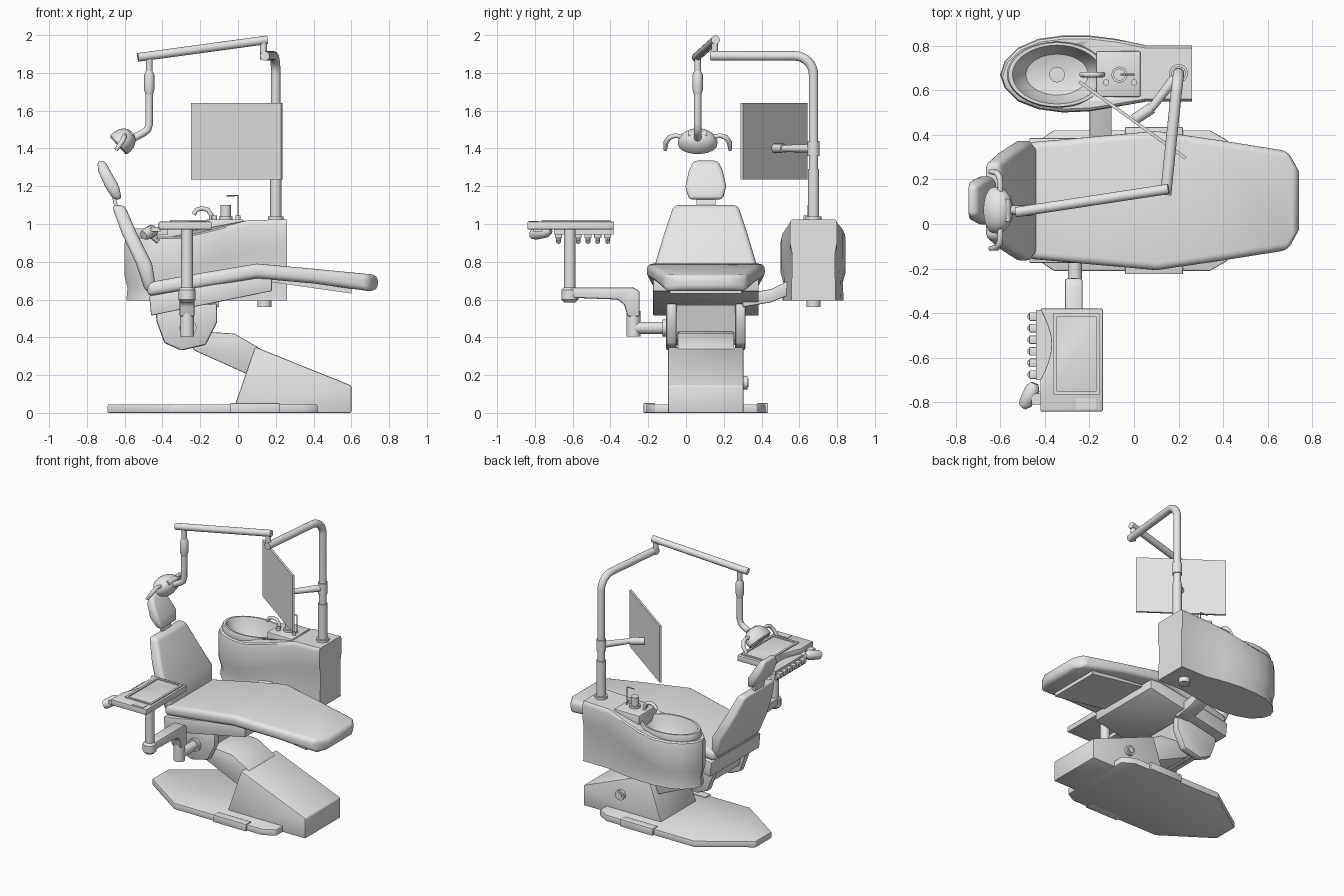
import bpy, bmesh, math
from mathutils import Vector, Quaternion

if "Cube" in bpy.data.objects:
    bpy.data.objects.remove(bpy.data.objects["Cube"])

grey = bpy.data.materials.new("light_grey")
grey.diffuse_color = (0.8, 0.8, 0.8, 1)
grey.use_nodes = True
grey.node_tree.nodes["Principled BSDF"].inputs["Base Color"].default_value = grey.diffuse_color
CY = 0.105  # centre line of the chair
V = Vector


def loft(name, rings, bevel=0, seg=3, angle=35):
    """Skin equal-length rings, cap both ends."""
    bm = bmesh.new()
    vs = [[bm.verts.new(p) for p in ring] for ring in rings]
    n = len(vs[0])
    for a, b in zip(vs, vs[1:]):
        for i in range(n):
            j = (i + 1) % n
            bm.faces.new((a[i], a[j], b[j], b[i]))
    bm.faces.new(vs[0])
    bm.faces.new(vs[-1])
    bmesh.ops.recalc_face_normals(bm, faces=bm.faces)
    me = bpy.data.meshes.new(name)
    bm.to_mesh(me)
    bm.free()
    me.materials.append(grey)
    ob = bpy.data.objects.new(name, me)
    bpy.context.collection.objects.link(ob)
    bpy.ops.object.select_all(action='DESELECT')
    ob.select_set(True)
    bpy.context.view_layer.objects.active = ob
    if bevel:
        m = ob.modifiers.new("bevel", 'BEVEL')
        m.width, m.segments = bevel, seg
        m.limit_method, m.angle_limit = 'ANGLE', math.radians(30)
        bpy.ops.object.modifier_apply(modifier=m.name)
    bpy.ops.object.shade_smooth_by_angle(angle=math.radians(angle))
    return ob


def prism(name, pts, axis, a, b, bevel=0, seg=2):
    """Extrude a 2D outline along an axis from a to b."""
    put = {'x': lambda p, t: (t, p[0], p[1]), 'y': lambda p, t: (p[0], t, p[1]),
           'z': lambda p, t: (p[0], p[1], t)}[axis]
    return loft(name, [[put(p, t) for p in pts] for t in (a, b)], bevel, seg)


def box(name, x0, x1, y0, y1, z0, z1, bevel=0):
    return prism(name, [(x0, y0), (x1, y0), (x1, y1), (x0, y1)], 'z', z0, z1, bevel)


def tube(name, pts, r, n=20):
    """Round tube along a path; r is one radius or one per point."""
    pts = [V(p) for p in pts]
    rad = r if isinstance(r, (list, tuple)) else [r] * len(pts)
    q, last, rings = Quaternion(), V((0, 0, 1)), []
    for i, p in enumerate(pts):
        t = V()
        if i:
            t += (p - pts[i - 1]).normalized()
        if i < len(pts) - 1:
            t += (pts[i + 1] - p).normalized()
        t.normalize()
        q = last.rotation_difference(t) @ q
        last = t
        rings.append([p + q @ V((rad[i] * math.cos(k * math.tau / n),
                                 rad[i] * math.sin(k * math.tau / n), 0)) for k in range(n)])
    return loft(name, rings)


def ellipse(c, u, v, ru, rv, n=40):
    c, u, v = V(c), V(u), V(v)
    return [c + u * ru * math.cos(k * math.tau / n) + v * rv * math.sin(k * math.tau / n) for k in range(n)]


def lerp(x, x0, x1, a, b):
    t = min(1, max(0, (x - x0) / (x1 - x0)))
    return a + (b - a) * t


# Floor plate and its side feet
half = [(-.69, .09), (-.36, .315), (.34, .315), (.42, .27)]
prism("floor_plate", [(x, CY - w) for x, w in half] + [(x, CY + w) for x, w in half[::-1]], 'z', 0, .045, .006)
for s in (-1, 1):
    y = CY + s * .27
    box("side_foot", -.04, .22, min(y, y + s * .06), max(y, y + s * .06), 0, .052, .005)

# Pedestal wedge and round side knob
prism("pedestal", [(-.03, 0), (.09, .35), (.6, .145), (.6, 0)], 'y', CY - .2, CY + .2, .008)
tube("pedestal_knob", [(.3, .29, .16), (.3, .325, .16), (.3, .325, .16 + 1e-4)][:2], .035)
tube("pedestal_knob_cap", [(.3, .3, .16), (.3, .332, .16)], .022)

# Lift arm and tilt housing
prism("lift_arm", [(-.3, .44), (-.18, .43), (-.02, .42), (.12, .34), (.06, .2), (-.23, .33)], 'y', CY - .15, CY + .15, .006)
cheek = [(-.44, .56), (-.43, .48), (-.39, .37), (-.3, .33), (-.17, .36), (-.11, .48), (-.11, .58)]
for y in (CY - .21, CY + .155):
    prism("housing_cheek", cheek, 'y', y, y + .055, .012)
prism("housing_core", [(-.41, .56), (-.39, .42), (-.29, .36), (-.19, .39), (-.14, .57)], 'y', CY - .17, CY + .17)

# Seat frame and leg support plate
prism("seat_frame", [(-.47, .62), (-.46, .515), (.18, .645), (.18, .735)], 'y', CY - .28, CY + .28, .006)
prism("leg_plate", [(.16, .72), (.16, .695), (.6, .632), (.6, .665)], 'y', CY - .19, CY + .19)

# Seat cushion
seat = [(-.48, .26, .615, .69), (-.2, .285, .66, .74), (.1, .312, .712, .79), (.4, .268, .685, .763),
        (.69, .222, .645, .735), (.74, .13, .65, .73)]
loft("seat_cushion", [[(x, CY - w, a), (x, CY + w, a), (x, CY + w, b), (x, CY - w, b)] for x, w, a, b in seat], .03, 4)

# Backrest and headrest, given as front x, back x, z, half width
back = [(-.43, -.49, .64, .235), (-.455, -.54, .79, .268), (-.535, -.615, .95, .22), (-.6, -.67, 1.1, .17)]
head = [(-.615, -.66, 1.13, .09), (-.63, -.705, 1.2, .108), (-.675, -.74, 1.28, .09), (-.705, -.745, 1.335, .065)]
for name, rows, bv in (("backrest", back, .025), ("headrest", head, .022)):
    loft(name, [[(f, CY - w, z), (f, CY + w, z), (b, CY + w, z), (b, CY - w, z)] for f, b, z, w in rows], bv, 4)
prism("headrest_stem", [(-.625, 1.05), (-.645, 1.05), (-.675, 1.18), (-.655, 1.18)], 'y', CY - .05, CY + .05)

# Link between chair and basin unit
prism("unit_link", [(.3, .56), (.45, .585), (.56, .63), (.56, .71), (.45, .655), (.3, .63)], 'x', -.2, -.1, .006)

# Basin unit body
plan = [(.26, .55), (.26, .8), (.06, .8), (-.08, .83), (-.2, .845), (-.32, .845), (-.43, .83), (-.52, .79), (-.58, .73),
        (-.6, .67), (-.58, .61), (-.52, .55), (-.43, .515), (-.32, .5), (-.2, .505), (-.08, .525), (.06, .55)]


def body_ring(inset, zfun):
    return [(-.1 + (x + .1) * (1 - inset * (.3 if x < .2 else 0)), .675 + (y - .675) * (1 - inset), zfun(x)) for x, y in plan]


def top_z(x):
    return lerp(x, -.3, .08, .93, 1.025)


def lip_z(x):
    return lerp(x, -.4, .2, .72, .9)


body = loft("basin_unit", [body_ring(.06, lambda x: .595), body_ring(.1, lambda x: lip_z(x) - .06), body_ring(0, lip_z),
                           body_ring(0, lambda x: top_z(x) - .03), body_ring(.03, lambda x: top_z(x) - .008),
                           body_ring(.09, top_z)])
X, Y, BC = (1, 0, 0), (0, 1, 0), (-.345, .67)

# Hollow for the bowl
cutter = loft("bowl_cutter", [ellipse((*BC, z), X, Y, .2, .128) for z in (.83, 1.2)])
cutter.hide_render = True
bpy.context.view_layer.objects.active = body
m = body.modifiers.new("hollow", 'BOOLEAN')
m.operation, m.object, m.solver = 'DIFFERENCE', cutter, 'EXACT'
bpy.ops.object.modifier_apply(modifier=m.name)
bpy.data.objects.remove(cutter)

# Bowl with raised rim, drain, deck and taps
rim = [(.6, .82), (.85, .87), (1, .92), (1, .96), (.97, .975), (.89, .975), (.86, .96), (.78, .91), (.62, .86), (.3, .845)]
loft("basin_bowl", [ellipse((*BC, z), X, Y, .225 * f, .148 * f) for f, z in rim])
tube("drain", [(*BC, .84), (*BC, .853)], .035)
box("tap_deck", -.17, .03, .57, .775, .93, 1.025, .008)
tube("cup", [(-.065, .67, 1.02), (-.065, .67, 1.1)], .027)
tube("cup_base", [(-.065, .67, 1.02), (-.065, .67, 1.04)], .036)
for x in (-.125, 0):
    tube("tap_knob", [(x, .635, 1.02), (x, .635, 1.045)], .014)
tube("bowl_spout", [(-.14, .67, 1.0), (-.142, .67, 1.05), (-.16, .67, 1.075), (-.19, .67, 1.083), (-.22, .67, 1.075),
                    (-.235, .67, 1.05)], .012, 12)
tube("cup_filler", [(0, .67, 1.02), (0, .67, 1.15), (-.06, .67, 1.15)], .004, 8)
tube("drain_pipe", [(.14, .675, .56), (.14, .675, .62)], .038)

# Light pole
tube("pole_collar", [(.2, .675, 1.01), (.2, .675, 1.04)], .042)
tube("pole_sleeve", [(.2, .675, 1.02), (.2, .675, 1.29)], .03)
bend = [(.2 - .012 * (1 - math.cos(a)), .675 - .1 * (1 - math.cos(a)), 1.79 + .1 * math.sin(a))
        for a in [k * math.pi / 16 for k in range(9)]]
tube("pole", [(.2, .675, 1.25)] + bend + [(.142, .13, 1.89)], .025)

# Overhead beam and lamp drop
tube("beam_pivot", [(.135, .152, 1.87), (.135, .152, 1.97)], .018)
prism_end = V((.155, .157, 1.975))
tube("overhead_beam", [prism_end, (-.53, .053, 1.882)], .023)
tube("lamp_rod", [(-.47, .062, 1.88), (-.47, .062, 1.78)], .017)
tube("lamp_joint", [(-.47, .062, z) for z in (1.81, 1.79, 1.71, 1.685)], [.018, .027, .027, .02])
tube("lamp_drop", [(-.47, .062, 1.7), (-.47, .062, 1.53), (-.478, .062, 1.5), (-.5, .062, 1.483), (-.58, .062, 1.44)], .02)

# Lamp head and curved side handles
axis, u = V((.74, 0, .67)), V((.67, 0, -.74))
lamp_c = V((-.63, .062, 1.42))
dome = [(-.008, .85), (0, .98), (.02, 1), (.05, .92), (.075, .72), (.09, .45), (.095, .15)]
loft("lamp_head", [ellipse(lamp_c + axis * t, u, Y, .068 * f, .105 * f) for t, f in dome])
for s in (-1, 1):
    def hp(y, t, d):
        return lamp_c + axis * t + u * d + V((0, s * y, 0))
    tube("lamp_handle", [hp(.08, .05, -.01), hp(.12, .055, -.015), hp(.15, .045, -.01), hp(.168, .02, 0), hp(.172, -.03, .01)],
         [.012, .012, .014, .014, .01], 12)
tube("lamp_yoke", [lamp_c + axis * .08 + V((0, d, 0)) for d in (-.05, .05)], .018)

# Screen and its wall arm
a, b = V((-.245, .638, 0)), V((.232, .295, 0))
nrm = V((b.y - a.y, a.x - b.x, 0)).normalized() * .007
prism("screen", [p[:2] for p in (a - nrm, b - nrm, b + nrm, a + nrm)], 'z', 1.235, 1.64)
tube("screen_arm", [(.2, .675, 1.4), (.055, .49, 1.4)], [.024, .017])
tube("screen_mount", [(.08, .52, 1.4), (0, .468, 1.4)], .025)
tube("arm_clamp", [(.2, .675, 1.36), (.2, .675, 1.44)], .032)

# Instrument tray with shallow border frame
left = [(-.42 + .05 * math.sin(math.pi * t / 8), -.38 - .32 * t / 8) for t in range(9)]
prism("tray", left + [(-.42, -.84), (-.14, -.84), (-.14, -.38)], 'z', .972, 1.012, .004)
for x0, x1, y0, y1 in ((-.36, -.345, -.765, -.4), (-.17, -.155, -.765, -.4), (-.345, -.17, -.765, -.75), (-.345, -.17, -.415, -.4)):
    box("tray_border", x0, x1, y0, y1, 1.005, 1.02)
box("tray_button", -.26, -.17, -.83, -.78, 1.005, 1.016)

# Row of hand tools and side control
box("tool_rail", -.44, -.37, -.7, -.385, .945, .975)
for k in range(6):
    y = -.415 - .052 * k
    box("tool_holder", -.47, -.425, y - .019, y + .019, .925, .96, .004)
    tube("hand_tool", [(-.47, y, .945), (-.42, y, .905)], .013, 10)
box("side_control_mount", -.46, -.41, -.81, -.76, .96, .985)
tube("side_control", [(-.5, -.815, .94), (-.485, -.8, .948), (-.455, -.74, .962), (-.445, -.715, .966)], [.022, .032, .034, .018], 14)

# Tray column and swing arm
tube("tray_column", [(-.27, -.615, .62), (-.27, -.615, .975)], .031)
tube("column_elbow", [(-.27, -.615, z) for z in (.585, .6, .65, .665)], [.03, .045, .045, .032])
prism("swing_arm", [(-.62, .61), (-.62, .665), (-.28, .665), (-.245, .645), (-.245, .51), (-.31, .51), (-.325, .57), (-.36, .6)],
      'x', -.31, -.23, .01)
tube("arm_joint", [(-.27, -.278, .405), (-.27, -.278, .54)], .037)
tube("arm_axle", [(-.265, -.28, .45), (-.265, -.08, .45)], .032)
tube("axle_flange", [(-.265, -.125, .45), (-.265, -.09, .45)], .045)
